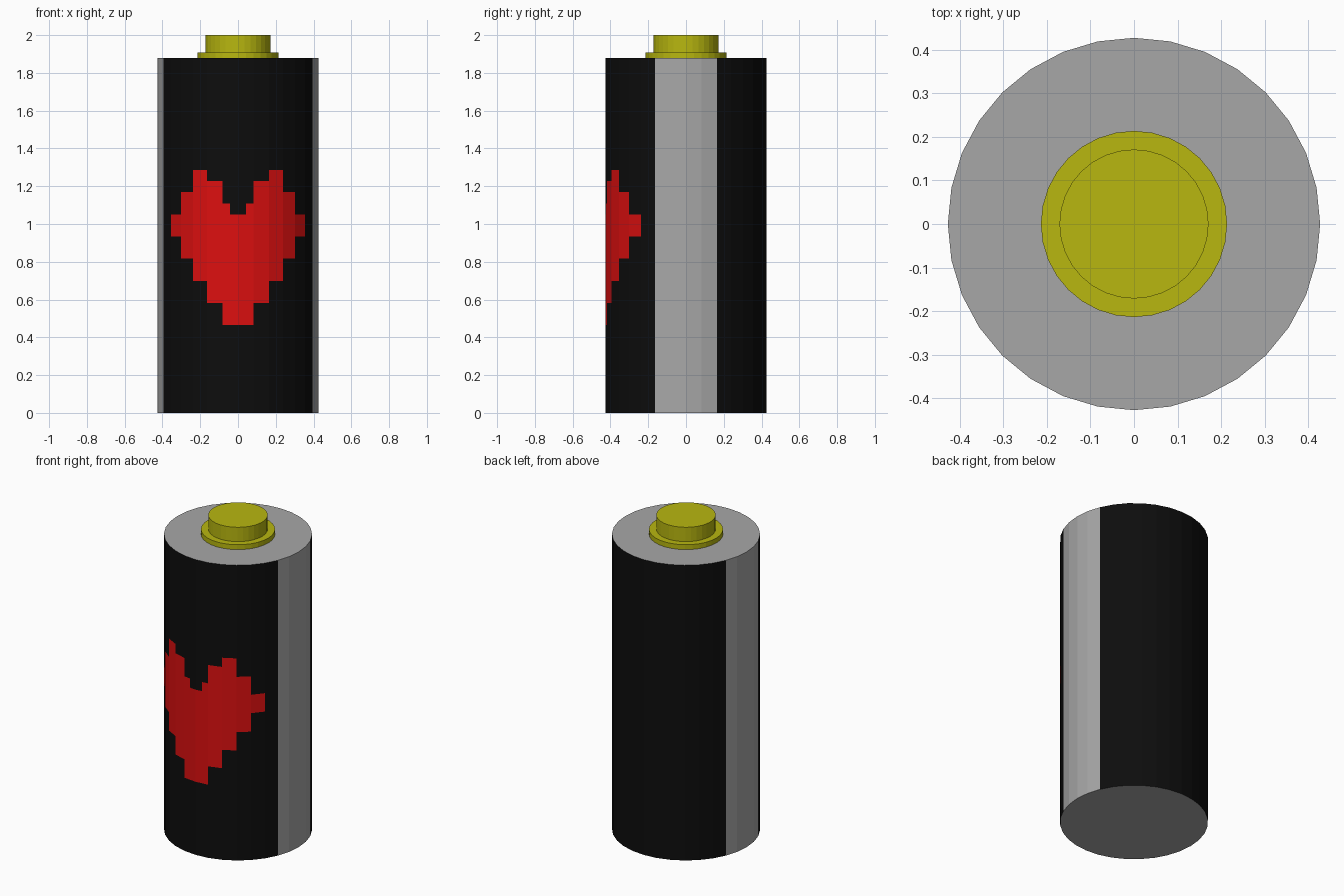
import bpy, bmesh, math
from mathutils import Vector

cube = bpy.data.objects.get("Cube")
if cube:
    bpy.data.objects.remove(cube, do_unlink=True)

SIDES = 32
R, H = 0.427, 1.878


def make_mat(name, rgb):
    m = bpy.data.materials.new(name)
    m.use_nodes = True
    m.diffuse_color = (*rgb, 1)
    m.node_tree.nodes["Principled BSDF"].inputs["Base Color"].default_value = (*rgb, 1)
    return m


black = make_mat("black", (0.004, 0.004, 0.004))
grey = make_mat("grey", (0.39, 0.39, 0.39))
red = make_mat("red", (0.72, 0.005, 0.005))
yellow = make_mat("yellow", (0.48, 0.475, 0.005))


def make_object(name, bm, mats):
    bmesh.ops.recalc_face_normals(bm, faces=bm.faces)
    me = bpy.data.meshes.new(name)
    bm.to_mesh(me)
    bm.free()
    for m in mats:
        me.materials.append(m)
    ob = bpy.data.objects.new(name, me)
    bpy.context.collection.objects.link(ob)
    return ob


# Battery body: 32-sided tube, cut into rows for the heart
def corner(k):
    a = 2 * math.pi * k / SIDES
    return Vector((R * math.sin(a), -R * math.cos(a), 0))


# k = 0 is the front edge; the two facets beside it are split in half
steps = [0, 0.5] + list(range(1, SIDES)) + [SIDES - 0.5]
ring = []
for k in steps:
    lo, hi = corner(math.floor(k)), corner(math.ceil(k))
    ring.append(lo.lerp(hi, 0.5) if k % 1 else lo)

Z0, ROW = 0.465, 0.0586
levels = [0] + [Z0 + ROW * i for i in range(15)] + [H]

# Heart rows filled in each column, counted from the centre outwards
heart = {0: (0, 10), 0.5: (0, 11), 1: (2, 13), 2: (4, 14), 3: (6, 12), 4: (8, 10)}

bm = bmesh.new()
rows = [[bm.verts.new((p.x, p.y, z)) for p in ring] for z in levels]
n = len(ring)
for i in range(n):
    j = (i + 1) % n
    a, b = steps[i], steps[j] or SIDES
    column = min(a, SIDES - b)              # mirrored left and right
    first, last = heart.get(column, (0, 0))
    side_strip = 6 <= column < 10           # grey band on each side
    for r in range(len(levels) - 1):
        f = bm.faces.new((rows[r][i], rows[r][j], rows[r + 1][j], rows[r + 1][i]))
        f.material_index = 1 if side_strip else 2 if first <= r - 1 < last else 0
for cap in (rows[0], rows[-1]):
    bm.faces.new(cap).material_index = 1
make_object("battery_body", bm, [black, grey, red])


# Terminal: wide collar and narrower post
def disc(name, radius, z0, z1, mat):
    bm = bmesh.new()
    bmesh.ops.create_cone(bm, cap_ends=True, segments=SIDES, radius1=radius,
                          radius2=radius, depth=z1 - z0)
    bmesh.ops.translate(bm, verts=bm.verts, vec=(0, 0, (z0 + z1) / 2))
    return make_object(name, bm, [mat])


disc("terminal_collar", 0.2135, H, 1.909, yellow)
disc("terminal_post", 0.171, 1.909, 2.0, yellow)
